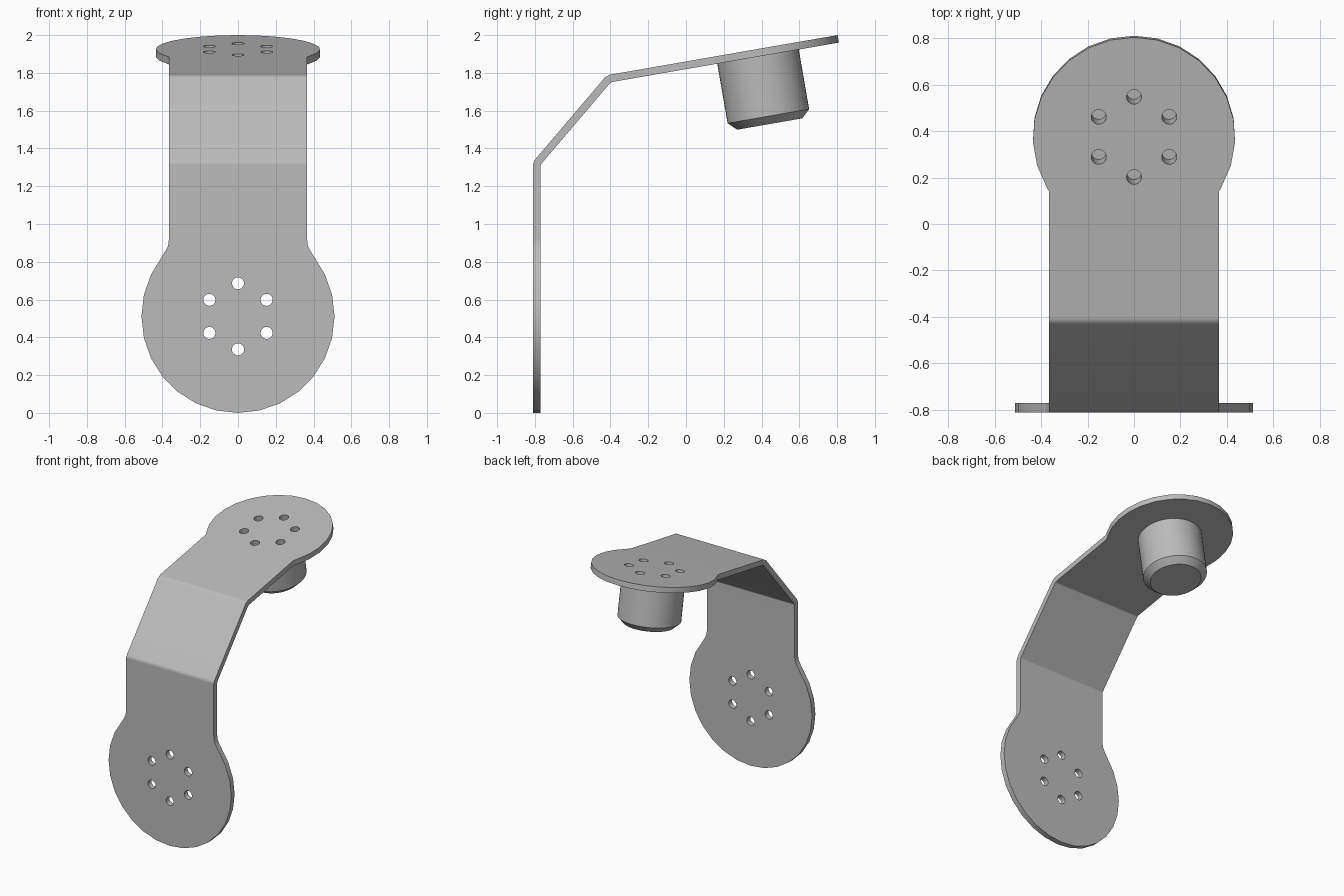
import bpy, bmesh
from math import sin, cos, radians, atan2
from mathutils import Vector, Matrix

cube = bpy.data.objects.get("Cube")
if cube:
    bpy.data.objects.remove(cube)

steel = bpy.data.materials.new("grey metal")
steel.use_nodes = True
grey = (0.5, 0.5, 0.5, 1)
steel.diffuse_color = grey
steel.node_tree.nodes["Principled BSDF"].inputs["Base Color"].default_value = grey

THICK = 0.04
LOW_R, TOP_R, HALF_W = 0.511, 0.435, 0.365
# Side profile (y, z) of the outer face, with softened bends
PATH = [Vector(p) for p in ((-0.81, 0), (-0.81, 1.315), (-0.80, 1.34),
                            (-0.43, 1.775), (-0.405, 1.79), (0.803, 2.0))]
LENGTHS = [0]
for a, b in zip(PATH, PATH[1:]):
    LENGTHS.append(LENGTHS[-1] + (b - a).length)
TOP_C = LENGTHS[-1] - TOP_R


def bend(x, s):
    """Flat strip position to its place on the bent plate."""
    i = max(k for k in range(len(PATH) - 1) if k == 0 or s >= LENGTHS[k] - 1e-6)
    p = PATH[i] + (PATH[i + 1] - PATH[i]).normalized() * (s - LENGTHS[i])
    return Vector((x, p.x, p.y))


def finish(bm, name):
    mesh = bpy.data.meshes.new(name)
    bm.to_mesh(mesh)
    bm.free()
    mesh.materials.append(steel)
    obj = bpy.data.objects.new(name, mesh)
    bpy.context.collection.objects.link(obj)
    return obj


def frame(s, tilt):
    """Local frame on the plate, with z pointing into the metal."""
    return Matrix.Translation(bend(0, s)) @ Matrix.Rotation(tilt, 4, 'X')


def add_cone(bm, mat, r1, r2, d1, d2, sides, x=0, y=0):
    bmesh.ops.create_cone(
        bm, cap_ends=True, segments=sides, radius1=r1, radius2=r2, depth=d2 - d1,
        matrix=mat @ Matrix.Translation((x, y, (d1 + d2) / 2)))


# Bracket plate: flat outline, creased along the bends, then thickened
step_low, step_top = radians(360 / 28), radians(360 / 27)
right = [(LOW_R * sin(k * step_low), LOW_R - LOW_R * cos(k * step_low)) for k in range(10)]
right += [(0.385, 0.855), (0.37, 0.885), (HALF_W, 0.925), (HALF_W, TOP_C - 0.24)]
right += [(TOP_R * sin(k * step_top), TOP_C + TOP_R * cos(k * step_top))
          for k in range(9, -1, -1)]
outline = right + [(-x, s) for x, s in reversed(right[1:-1])]
bm = bmesh.new()
bm.faces.new([bm.verts.new((x, s, 0)) for x, s in outline])
for s in LENGTHS[1:-1]:
    bmesh.ops.bisect_plane(bm, geom=bm.verts[:] + bm.edges[:] + bm.faces[:],
                           plane_co=(0, s, 0), plane_no=(0, 1, 0))
for v in bm.verts:
    v.co = bend(v.co.x, v.co.y)
bm.normal_update()
plate = finish(bm, "bracket_plate")
solid = plate.modifiers.new("thickness", 'SOLIDIFY')
solid.thickness, solid.offset, solid.use_even_offset = THICK, -1, True

# Round boss under the upper disc, with a chamfered end
run = PATH[-1] - PATH[-2]
low_frame = frame(LOW_R, radians(-90))
top_frame = frame(TOP_C, atan2(run.y, run.x) + radians(180))
bm = bmesh.new()
SIDES, BOSS_R = 48, 0.219
rings = []
for r, d in ((BOSS_R, THICK), (BOSS_R, 0.36), (0.175, 0.402)):
    rings.append([bm.verts.new(top_frame @ Vector((
        r * cos(radians(360) * k / SIDES), r * sin(radians(360) * k / SIDES), d)))
        for k in range(SIDES)])
for a, b in zip(rings, rings[1:]):
    for k in range(SIDES):
        n = (k + 1) % SIDES
        bm.faces.new((a[k], a[n], b[n], b[k]))
bm.faces.new(rings[0])
bm.faces.new(rings[-1])
bmesh.ops.recalc_face_normals(bm, faces=bm.faces[:])
boss = finish(bm, "round_boss")

# Two rings of six bolt holes: through the lower disc, blind in the boss
bm = bmesh.new()
for mat in (low_frame, top_frame):
    for k in range(6):
        a = radians(90 + 60 * k)
        add_cone(bm, mat, 0.032, 0.032, -0.05, 0.12, 20, 0.175 * cos(a), 0.175 * sin(a))
cutter = finish(bm, "bolt_hole_cutter")
cutter.hide_render = True

for obj in (plate, boss):
    cut = obj.modifiers.new("bolt holes", 'BOOLEAN')
    cut.operation, cut.solver, cut.object = 'DIFFERENCE', 'EXACT', cutter
    bpy.ops.object.select_all(action='DESELECT')
    obj.select_set(True)
    bpy.context.view_layer.objects.active = obj
    bpy.ops.object.convert(target='MESH')
    bpy.ops.object.shade_smooth_by_angle(angle=radians(30))
    weighted = obj.modifiers.new("even shading", 'WEIGHTED_NORMAL')
    weighted.keep_sharp = True
bpy.data.objects.remove(cutter)
